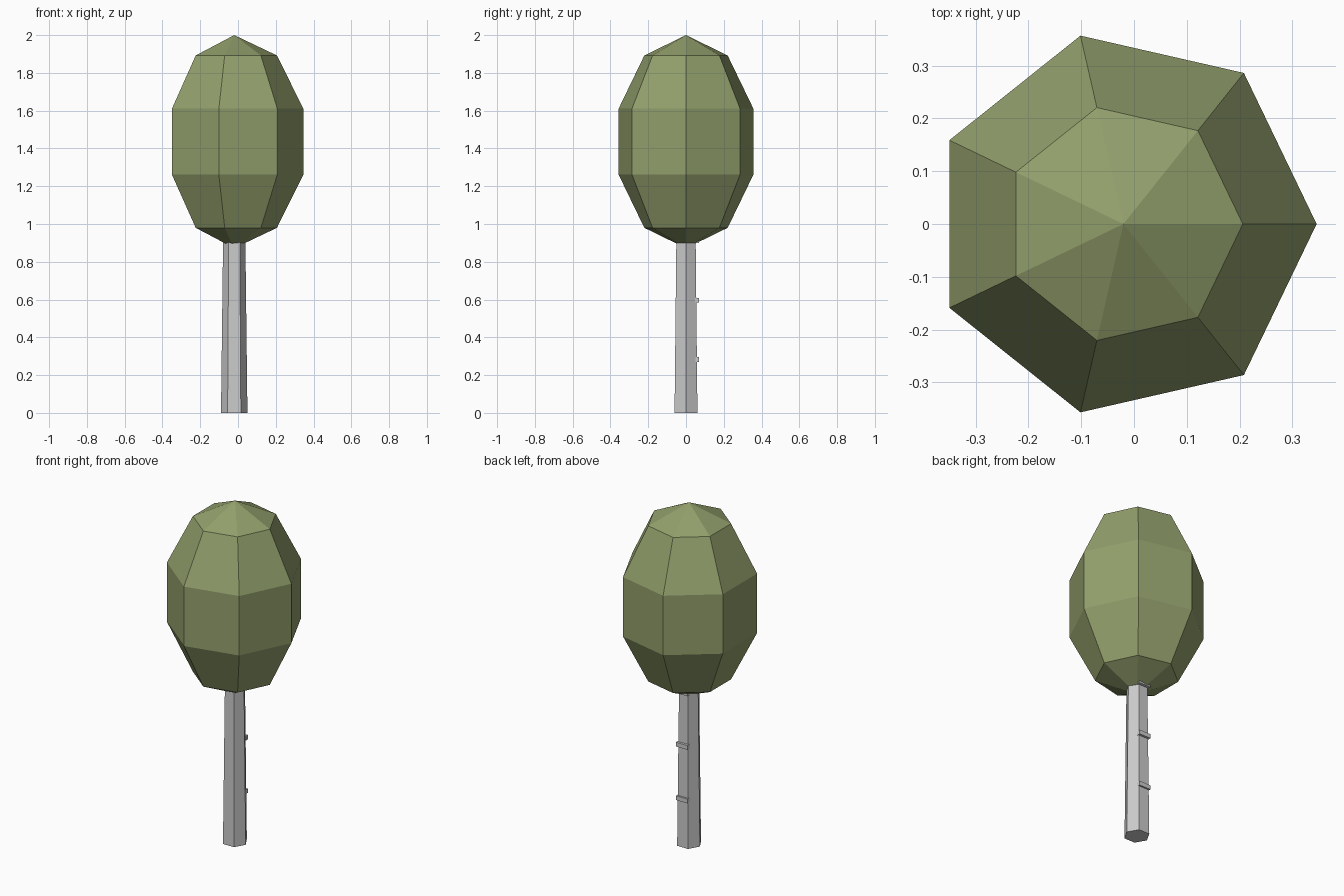
import bpy, bmesh, math

if "Cube" in bpy.data.objects:
    bpy.data.objects.remove(bpy.data.objects["Cube"])

CX = -0.02  # common axis of trunk and crown


def lathe(name, sides, profile):
    """Faceted solid of revolution from (radius, z) pairs; radius 0 is a tip."""
    bm = bmesh.new()
    rings = []
    for r, z in profile:
        count = sides if r > 0 else 1
        rings.append([bm.verts.new((CX + r * math.cos(math.tau * i / sides),
                                    r * math.sin(math.tau * i / sides), z))
                      for i in range(count)])
    for low, high in zip(rings, rings[1:]):
        for i in range(sides):
            j = (i + 1) % sides
            if len(low) == 1:
                bm.faces.new((low[0], high[j], high[i]))
            elif len(high) == 1:
                bm.faces.new((low[i], low[j], high[0]))
            else:
                bm.faces.new((low[i], low[j], high[j], high[i]))
    for ring in (rings[0], rings[-1]):
        if len(ring) > 1:
            bm.faces.new(ring)
    bmesh.ops.recalc_face_normals(bm, faces=bm.faces)
    mesh = bpy.data.meshes.new(name)
    bm.to_mesh(mesh)
    bm.free()
    obj = bpy.data.objects.new(name, mesh)
    bpy.context.collection.objects.link(obj)
    return obj


# Tapered six-sided trunk, its top hidden in the crown
lathe("trunk", 6, [(0.07, 0), (0.058, 1.0)])

# Seven-sided stretched ball of leaves
profile = []
for k in range(6):
    a = math.pi * k / 5
    r = 0.385 * math.sin(a) if 0 < k < 5 else 0
    profile.append((r, 1.436 - 0.564 * math.cos(a)))
crown = lathe("crown", 7, profile)
leaf = bpy.data.materials.new("leaf_green")
leaf.diffuse_color = (0.29, 0.35, 0.15, 1)
leaf.use_nodes = True
leaf.node_tree.nodes["Principled BSDF"].inputs["Base Color"].default_value = leaf.diffuse_color
crown.data.materials.append(leaf)

# Small rungs up the back of the trunk
for n in range(3):
    bpy.ops.mesh.primitive_cube_add(size=1, location=(CX, 0.058, 0.283 + 0.314 * n))
    rung = bpy.context.object
    rung.name = f"rung_{n + 1}"
    rung.scale = (0.075, 0.02, 0.025)
